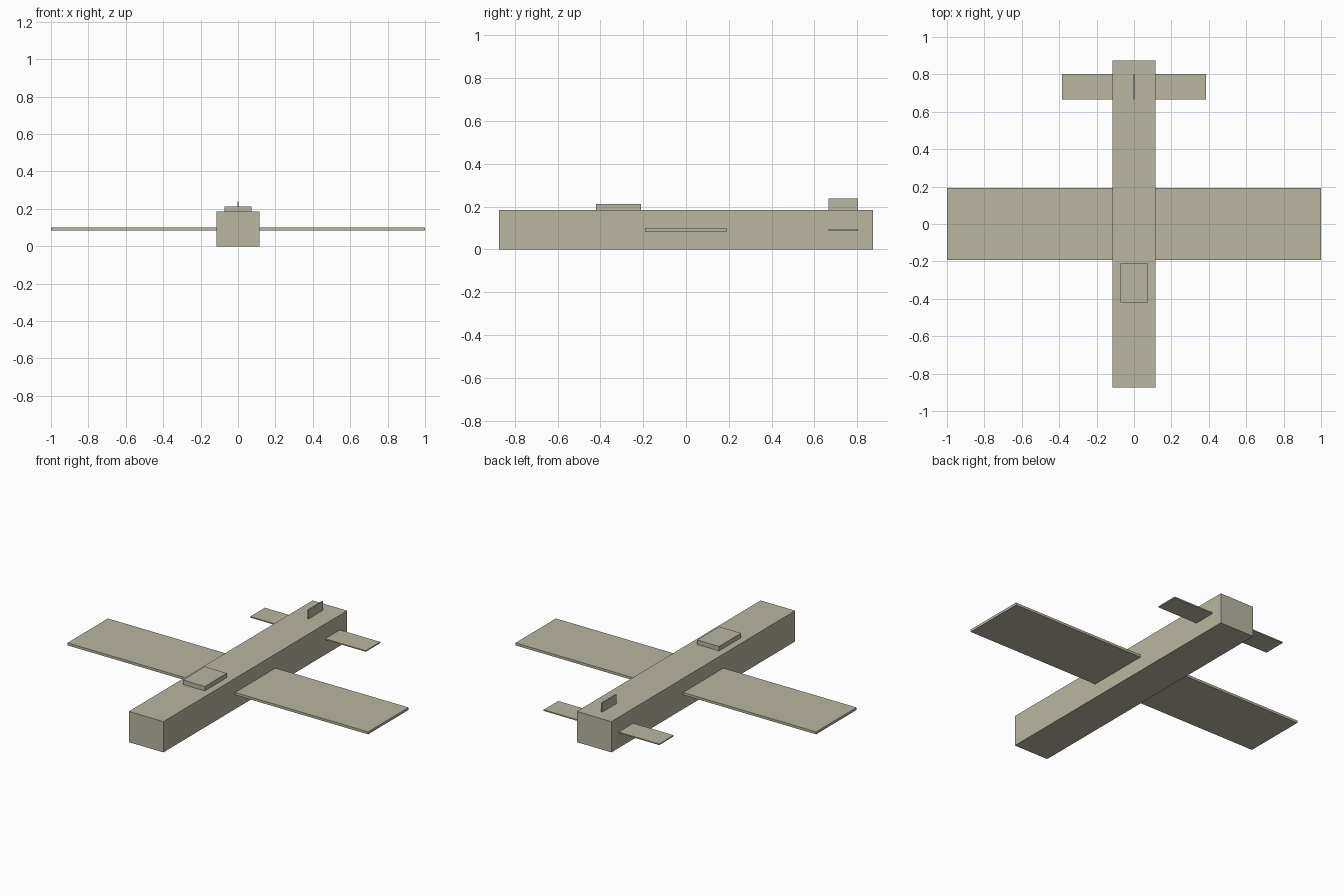
import bpy

if "Cube" in bpy.data.objects:
    bpy.data.objects.remove(bpy.data.objects["Cube"])

# Olive grey paint
paint = bpy.data.materials.new("olive_grey")
paint.diffuse_color = (0.49, 0.468, 0.352, 1)
paint.use_nodes = True
paint.node_tree.nodes["Principled BSDF"].inputs["Base Color"].default_value = paint.diffuse_color


def box(name, x, y, z):
    """Painted box spanning the given (min, max) ranges."""
    spans = (x, y, z)
    bpy.ops.mesh.primitive_cube_add(size=1, location=[(a + b) / 2 for a, b in spans])
    ob = bpy.context.object
    ob.name = name
    ob.scale = [b - a for a, b in spans]
    bpy.ops.object.transform_apply(location=False, rotation=False, scale=True)
    ob.data.materials.append(paint)
    return ob


TOP = 0.185  # fuselage height

# Body
box("fuselage", (-0.115, 0.115), (-0.873, 0.873), (0, TOP))
# Main wing, running through the body
box("main_wing", (-1, 1), (-0.192, 0.192), (0.085, 0.1))
# Tail surfaces
box("tailplane", (-0.384, 0.384), (0.665, 0.803), (0.089, 0.096))
box("tail_fin", (-0.004, 0.004), (0.665, 0.803), (TOP - 0.03, 0.239))
# Raised cockpit cover
box("canopy", (-0.073, 0.073), (-0.42, -0.21), (TOP - 0.03, 0.212))
